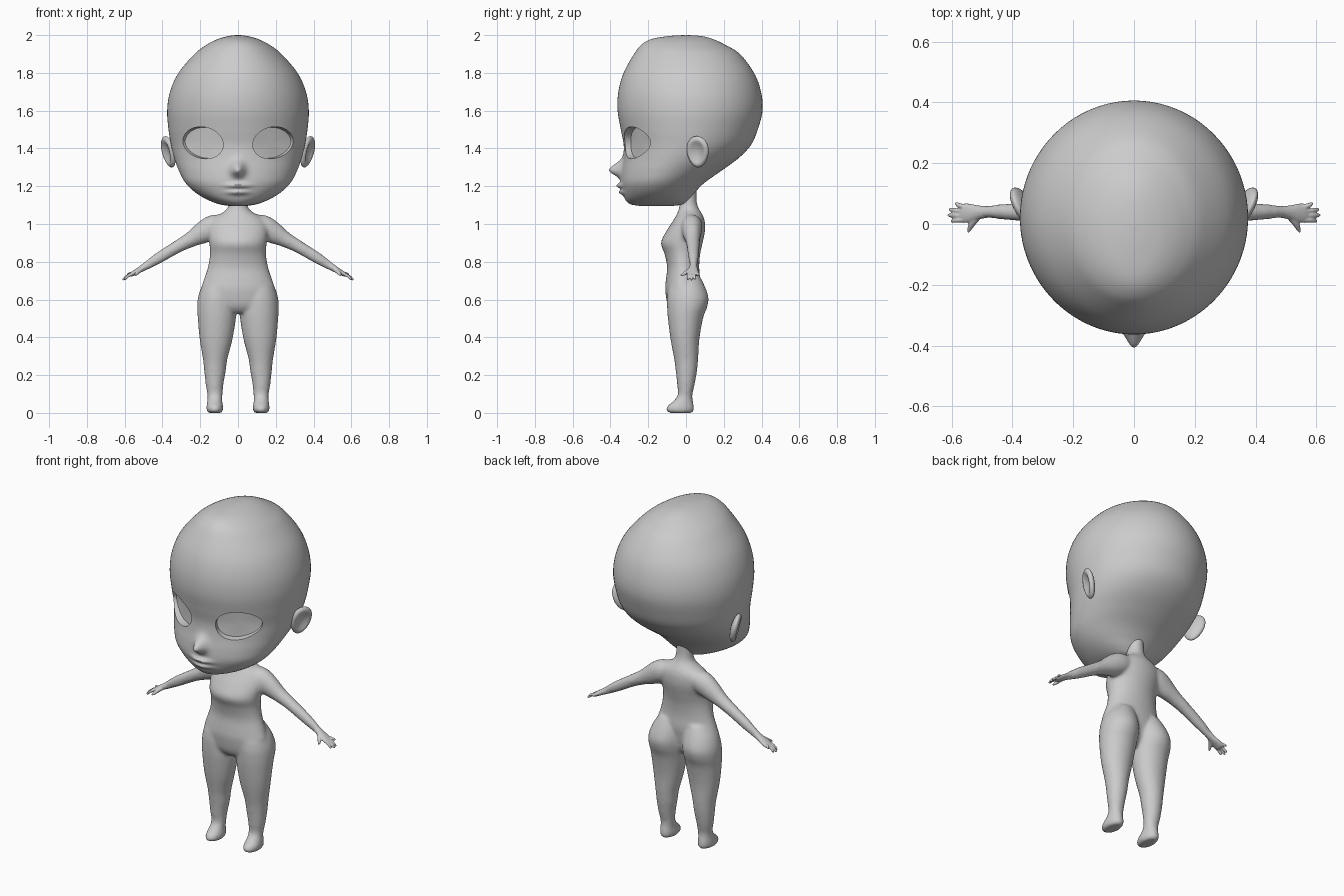
import bpy, bmesh, math
from mathutils import Vector, Matrix
from mathutils.bvhtree import BVHTree

if "Cube" in bpy.data.objects:
    bpy.data.objects.remove(bpy.data.objects["Cube"])

skin = bpy.data.materials.new("plain_grey")
skin.diffuse_color = (0.6, 0.6, 0.6, 1)
skin.use_nodes = True
skin.node_tree.nodes["Principled BSDF"].inputs["Base Color"].default_value = skin.diffuse_color


def spline(keys, steps):
    """Catmull-Rom interpolation through tuples of numbers."""
    out, n = [], len(keys)
    for i in range(n - 1):
        p = [keys[max(0, min(n - 1, i + k))] for k in (-1, 0, 1, 2)]
        for s in range(steps):
            t = s / steps
            out.append([0.5 * (2 * b + (c - a) * t + (2 * a - 5 * b + 4 * c - d) * t * t
                               + (3 * b - a - 3 * c + d) * t ** 3) for a, b, c, d in zip(*p)])
    return out + [list(keys[-1])]


def skin_rings(bm, rings):
    """Bridge closed rings of points and cap both ends."""
    vs = [[bm.verts.new(p) for p in r] for r in rings]
    n = len(vs[0])
    for a, b in zip(vs, vs[1:]):
        for i in range(n):
            j = (i + 1) % n
            bm.faces.new((a[i], a[j], b[j], b[i]))
    bm.faces.new(vs[0])
    bm.faces.new(vs[-1])


def loft(bm, keys, side=1, segs=40, steps=5, front=0.0):
    """Keys are (z, centre x, half width, front y, back y)."""
    rings = []
    for z, cx, rx, yf, yb in spline(keys, steps):
        ring = []
        for i in range(segs):
            u = 2 * math.pi * i / segs
            a = u - front * math.sin(u)
            ring.append((side * (cx + rx * math.sin(a)),
                         (yf + yb) / 2 - (yb - yf) / 2 * math.cos(a), z))
        rings.append(ring)
    skin_rings(bm, rings)


def tube(bm, keys, side=1, segs=16, steps=4):
    """Keys are (x, y, z, radius along y, other radius)."""
    pts = spline(keys, steps)
    rings = []
    for i, (x, y, z, ry, rz) in enumerate(pts):
        d = (Vector(pts[min(i + 1, len(pts) - 1)][:3]) - Vector(pts[max(i - 1, 0)][:3])).normalized()
        v = d.cross(Vector((0, 1, 0))).normalized()
        u = v.cross(d)
        ring = []
        for k in range(segs):
            a = 2 * math.pi * k / segs
            p = Vector((x, y, z)) + u * ry * math.cos(a) + v * rz * math.sin(a)
            ring.append((side * p.x, p.y, p.z))
        rings.append(ring)
    skin_rings(bm, rings)


def finish(bm, name, voxel=None, smooth=0):
    bmesh.ops.recalc_face_normals(bm, faces=bm.faces)
    me = bpy.data.meshes.new(name)
    bm.to_mesh(me)
    bm.free()
    me.materials.append(skin)
    ob = bpy.data.objects.new(name, me)
    bpy.context.collection.objects.link(ob)
    bpy.context.view_layer.objects.active = ob
    ob.select_set(True)
    bpy.ops.object.shade_smooth_by_angle(angle=math.radians(50))
    ob.select_set(False)
    if voxel:
        m = ob.modifiers.new("blend", 'REMESH')
        m.mode, m.voxel_size, m.use_smooth_shade = 'VOXEL', voxel, True
        m = ob.modifiers.new("soften", 'SMOOTH')
        m.factor, m.iterations = 0.5, smooth
    return ob


def bump(v, s):
    return math.exp(-(v / s) ** 2)


# Head: horizontal rings, then nose and lips pushed out of the face
bm = bmesh.new()
loft(bm, [
    (1.095, 0, .04, -.24, -.08), (1.105, 0, .10, -.295, -.01), (1.13, 0, .165, -.322, .02),
    (1.17, 0, .23, -.335, .05), (1.22, 0, .28, -.345, .10), (1.28, 0, .312, -.342, .185),
    (1.35, 0, .338, -.332, .28), (1.42, 0, .355, -.33, .345), (1.5, 0, .368, -.345, .38),
    (1.6, 0, .375, -.362, .405), (1.7, 0, .36, -.358, .397), (1.8, 0, .315, -.33, .36),
    (1.9, 0, .23, -.275, .285), (1.95, 0, .165, -.235, .205), (1.98, 0, .105, -.18, .14),
    (1.995, 0, .05, -.09, .08), (2.0, 0, .01, -.01, .01)],
    segs=120, steps=8, front=0.5)
for v in bm.verts:
    x, y, z = v.co
    if y < -.1:
        nose = .066 * bump(x, .034) * bump(z - 1.285, .045 if z > 1.285 else .032)
        lips = .026 * bump(x, .055) * (bump(z - 1.203, .014) + .8 * bump(z - 1.168, .014))
        v.co.y -= nose + lips
bmesh.ops.recalc_face_normals(bm, faces=bm.faces)

# Eye sockets: tilted oval openings with a short rim and a flat back
tree = BVHTree.FromBMesh(bm)
A, B, TILT = .108, .083, math.radians(14)
for s in (1, -1):
    def local(co):
        dx, dz = s * co.x - .185, co.z - 1.43
        return ((dx * math.cos(TILT) + dz * math.sin(TILT)) / A,
                (dz * math.cos(TILT) - dx * math.sin(TILT)) / B)
    inside = [v for v in bm.verts if v.co.y < 0 and Vector(local(v.co)).length < 1]
    bmesh.ops.delete(bm, geom=inside, context='VERTS')
    rim = [e for e in bm.edges if e.is_boundary]
    for v in {v for e in rim for v in e.verts}:
        p, q = Vector(local(v.co)).normalized()
        x = .185 + A * p * math.cos(TILT) - B * q * math.sin(TILT)
        z = 1.43 + A * p * math.sin(TILT) + B * q * math.cos(TILT)
        hit = tree.ray_cast(Vector((s * x, -1, z)), Vector((0, 1, 0)))[0]
        v.co = hit
    new = bmesh.ops.extrude_edge_only(bm, edges=rim)["geom"]
    ring = [g for g in new if isinstance(g, bmesh.types.BMVert)]
    mid = sum((v.co for v in ring), Vector()) / len(ring)
    inward = Vector((-.45 * s, .89, 0))
    for v in ring:
        d = v.co - mid
        d -= inward * d.dot(inward) * .6
        v.co = mid + d * .97 + inward * .035
    back = bmesh.ops.edgeloop_fill(
        bm, edges=[g for g in new if isinstance(g, bmesh.types.BMEdge) and g.is_boundary])["faces"]
    bmesh.ops.poke(bm, faces=back)
finish(bm, "head")

# Ears: dished ovals flaring outwards to the rear and top
bm = bmesh.new()
for s in (1, -1):
    geo = bmesh.ops.create_uvsphere(bm, u_segments=32, v_segments=20, radius=1)["verts"]
    rot = Matrix.Rotation(math.radians(14), 3, 'Y') @ Matrix.Rotation(math.radians(-24), 3, 'Z')
    for v in geo:
        x, y, z = v.co
        r2 = y * y + z * z
        wide = .062 + .008 * z
        p = Vector((x * .026, y * wide, z * .085))
        if x > 0:
            p.x -= .026 * max(0, 1 - r2 / .6)
        p = rot @ p + Vector((.368, .062, 1.382))
        v.co = (s * p.x, p.y, p.z)
finish(bm, "ears")

# Body: torso, legs with feet and arms, blended into one skin
bm = bmesh.new()
loft(bm, [
    (.53, 0, .09, -.07, .03), (.57, 0, .18, -.097, .055), (.65, 0, .195, -.11, .07),
    (.70, 0, .183, -.107, .075), (.77, 0, .16, -.10, .07), (.84, 0, .149, -.113, .075),
    (.90, 0, .152, -.133, .088), (.96, 0, .16, -.105, .10), (1.01, 0, .15, -.073, .10),
    (1.04, 0, .12, -.055, .092), (1.065, 0, .075, -.043, .078), (1.09, 0, .053, -.036, .064),
    (1.13, 0, .046, -.032, .056), (1.2, 0, .046, -.032, .056)])
for s in (1, -1):
    loft(bm, [
        (0, .123, .034, -.085, .03), (.012, .123, .043, -.106, .042), (.035, .123, .044, -.10, .042),
        (.06, .123, .04, -.07, .037), (.095, .122, .04, -.044, .034), (.15, .124, .047, -.047, .046),
        (.22, .122, .057, -.054, .058), (.28, .121, .064, -.062, .064), (.39, .116, .087, -.082, .071),
        (.5, .112, .101, -.096, .09), (.56, .112, .104, -.10, .112), (.61, .11, .102, -.10, .119),
        (.67, .102, .09, -.09, .10), (.73, .09, .06, -.06, .07)], side=s)
    tube(bm, [
        (.07, .03, 1.0, .05, .05), (.13, .03, .985, .058, .064), (.19, .032, .952, .05, .058),
        (.25, .035, .918, .04, .042), (.32, .038, .88, .034, .034), (.42, .04, .82, .027, .03),
        (.48, .04, .782, .021, .023), (.525, .037, .755, .022, .016)], side=s)
finish(bm, "body", voxel=.009, smooth=8)

# Hands: palm, four fingers and a thumb
bm = bmesh.new()
tips = [(.588, .066, .728), (.608, .047, .706), (.612, .029, .703), (.602, .010, .706)]
for s in (1, -1):
    tube(bm, [(.48, .04, .782, .019, .02), (.51, .038, .764, .023, .017),
              (.54, .036, .747, .031, .014), (.565, .035, .732, .031, .011),
              (.574, .035, .727, .02, .006)], side=s)
    for i, (x, y, z) in enumerate(tips):
        base = .055 - .0135 * i
        tube(bm, [(.55, base, .741, .008, .008), ((.55 + x) / 2 + .004, (base + y) / 2, (.741 + z) / 2 + .003, .008, .008),
                  (x - .005, y, z + .004, .0065, .0065), (x, y, z, .003, .003)], side=s, segs=10)
    tube(bm, [(.51, .03, .762, .013, .013), (.53, .004, .745, .011, .011),
              (.54, -.014, .734, .008, .008), (.546, -.027, .728, .004, .004)], side=s, segs=10)
finish(bm, "hands", voxel=.0035, smooth=2)
